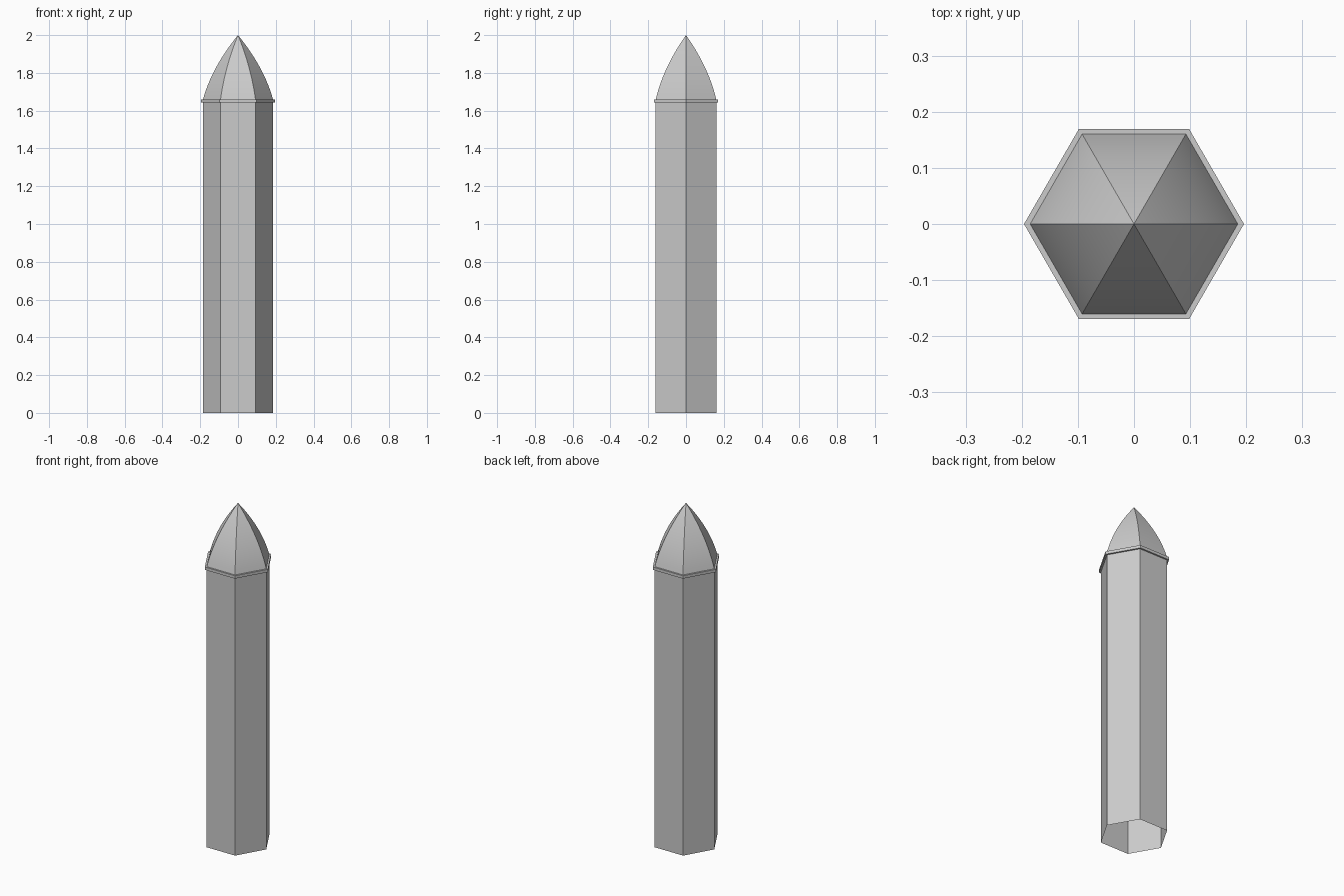
import bpy, bmesh, math

cube = bpy.data.objects.get("Cube")
if cube:
    bpy.data.objects.remove(cube, do_unlink=True)

SIDES = 6
BODY_R, COLLAR_R = 0.185, 0.196
COLLAR_LOW, COLLAR_TOP, TIP = 1.643, 1.66, 2.0

stone = bpy.data.materials.new("grey stone")
stone.use_nodes = True
colour = (0.6, 0.6, 0.6, 1)
stone.diffuse_color = colour
stone.node_tree.nodes["Principled BSDF"].inputs["Base Color"].default_value = colour


def hex_loft(name, profile, closed=False, smooth=False):
    """Sweep a (radius, height) profile around six corners; radius 0 makes a tip."""
    bm = bmesh.new()
    rings = []
    for r, z in profile:
        count = SIDES if r > 0 else 1
        rings.append([bm.verts.new((r * math.cos(math.tau * i / SIDES),
                                    r * math.sin(math.tau * i / SIDES), z))
                      for i in range(count)])
    pairs = list(zip(rings, rings[1:]))
    if closed:
        pairs.append((rings[-1], rings[0]))
    for low, high in pairs:
        for i in range(SIDES):
            j = (i + 1) % SIDES
            if len(high) == 1:
                bm.faces.new((low[i], low[j], high[0]))
            else:
                bm.faces.new((low[i], low[j], high[j], high[i]))
    mesh = bpy.data.meshes.new(name)
    bm.to_mesh(mesh)
    bm.free()
    mesh.materials.append(stone)
    obj = bpy.data.objects.new(name, mesh)
    bpy.context.collection.objects.link(obj)
    if smooth:
        bpy.ops.object.select_all(action='DESELECT')
        obj.select_set(True)
        bpy.context.view_layer.objects.active = obj
        bpy.ops.object.shade_smooth_by_angle(angle=math.radians(25))
    return obj


# Hollow shaft, open at the bottom
hex_loft("shaft", [(BODY_R, 0), (BODY_R, COLLAR_TOP)])

# Thin projecting collar
hex_loft("collar", [(BODY_R, COLLAR_LOW), (COLLAR_R, COLLAR_LOW),
                    (COLLAR_R, COLLAR_TOP), (BODY_R, COLLAR_TOP)], closed=True)

# Curved pointed roof with six sharp ribs
STEPS = 14
roof = []
for k in range(STEPS + 1):
    t = k / STEPS
    roof.append((BODY_R * (1 - t) * (1 + 0.5 * t), COLLAR_TOP + (TIP - COLLAR_TOP) * t))
hex_loft("pointed_roof", roof, smooth=True)
